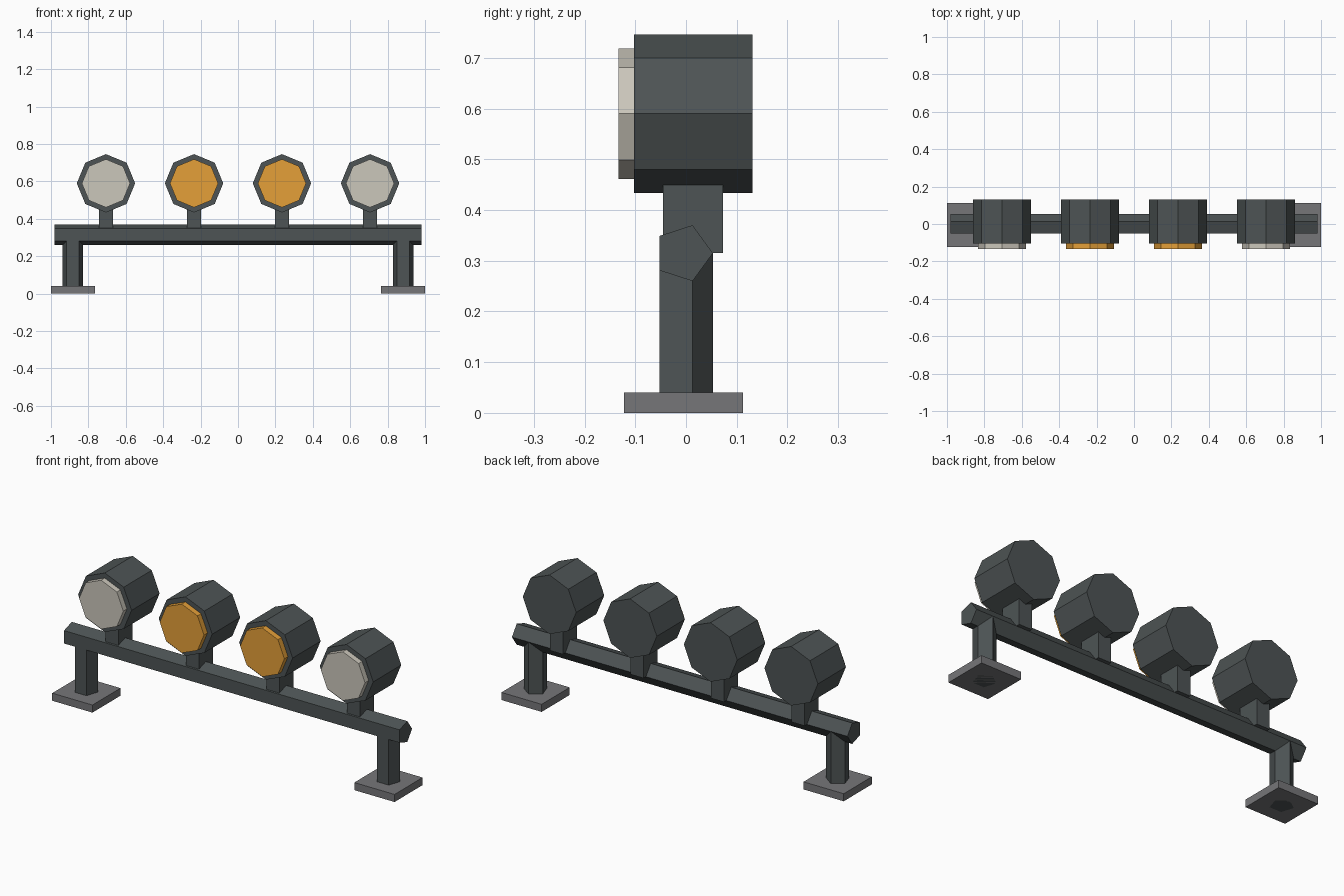
import bpy, bmesh, math
from mathutils import Matrix

if "Cube" in bpy.data.objects:
    bpy.data.objects.remove(bpy.data.objects["Cube"])


def material(name, rgb):
    m = bpy.data.materials.new(name)
    m.diffuse_color = (*rgb, 1)
    m.use_nodes = True
    m.node_tree.nodes["Principled BSDF"].inputs["Base Color"].default_value = m.diffuse_color
    return m


DARK = material("dark_housing", (0.075, 0.088, 0.09))
GREY = material("foot_grey", (0.18, 0.18, 0.19))
CLEAR = material("clear_lens", (0.60, 0.57, 0.50))
AMBER = material("amber_lens", (0.78, 0.35, 0.04))


def finish(name, bm, mat):
    bmesh.ops.recalc_face_normals(bm, faces=bm.faces)
    me = bpy.data.meshes.new(name)
    bm.to_mesh(me)
    bm.free()
    me.materials.append(mat)
    bpy.context.collection.objects.link(bpy.data.objects.new(name, me))


def box(name, lo, hi, mat):
    bm = bmesh.new()
    bmesh.ops.create_cube(bm, size=1)
    for v in bm.verts:
        v.co = [(a + b) / 2 + c * (b - a) for a, b, c in zip(lo, hi, v.co)]
    finish(name, bm, mat)


def prism(name, sides, radius, axis, start, end, centre, turn, mat):
    """Prism along an axis; centre is the position on the two other axes (in x, y, z order)."""
    bm = bmesh.new()
    others = [i for i in range(3) if i != axis]
    rings = []
    for d in (start, end):
        ring = []
        for k in range(sides):
            a = turn + 2 * math.pi * k / sides
            co = [0, 0, 0]
            co[axis] = d
            co[others[0]] = centre[0] + radius * math.cos(a)
            co[others[1]] = centre[1] + radius * math.sin(a)
            ring.append(bm.verts.new(co))
        bm.faces.new(ring)
        rings.append(ring)
    for k in range(sides):
        n = (k + 1) % sides
        bm.faces.new((rings[0][k], rings[0][n], rings[1][n], rings[1][k]))
    finish(name, bm, mat)


# five-sided cross bar
prism("cross_bar", 5, 0.058, 0, -0.98, 0.98, (-0.005, 0.315), 0, DARK)

# legs and foot plates
for side, s in (("left", -1), ("right", 1)):
    prism(side + "_leg", 5, 0.058, 2, 0.0, 0.315, (s * 0.883, -0.005), math.pi / 2, DARK)
    x0, x1 = sorted((s * 0.765, s * 1.0))
    box(side + "_foot", (x0, -0.122, 0), (x1, 0.112, 0.04), GREY)

# four lamps: stem, octagonal housing and lens
for i, x in enumerate((-0.706, -0.235, 0.235, 0.706)):
    n = f"lamp_{i + 1}"
    box(n + "_stem", (x - 0.038, -0.045, 0.315), (x + 0.038, 0.073, 0.47), DARK)
    prism(n + "_housing", 8, 0.156, 1, -0.103, 0.131, (x, 0.59), 0, DARK)
    prism(n + "_lens", 8, 0.129, 1, -0.133, -0.09, (x, 0.59), 0,
          AMBER if i in (1, 2) else CLEAR)
